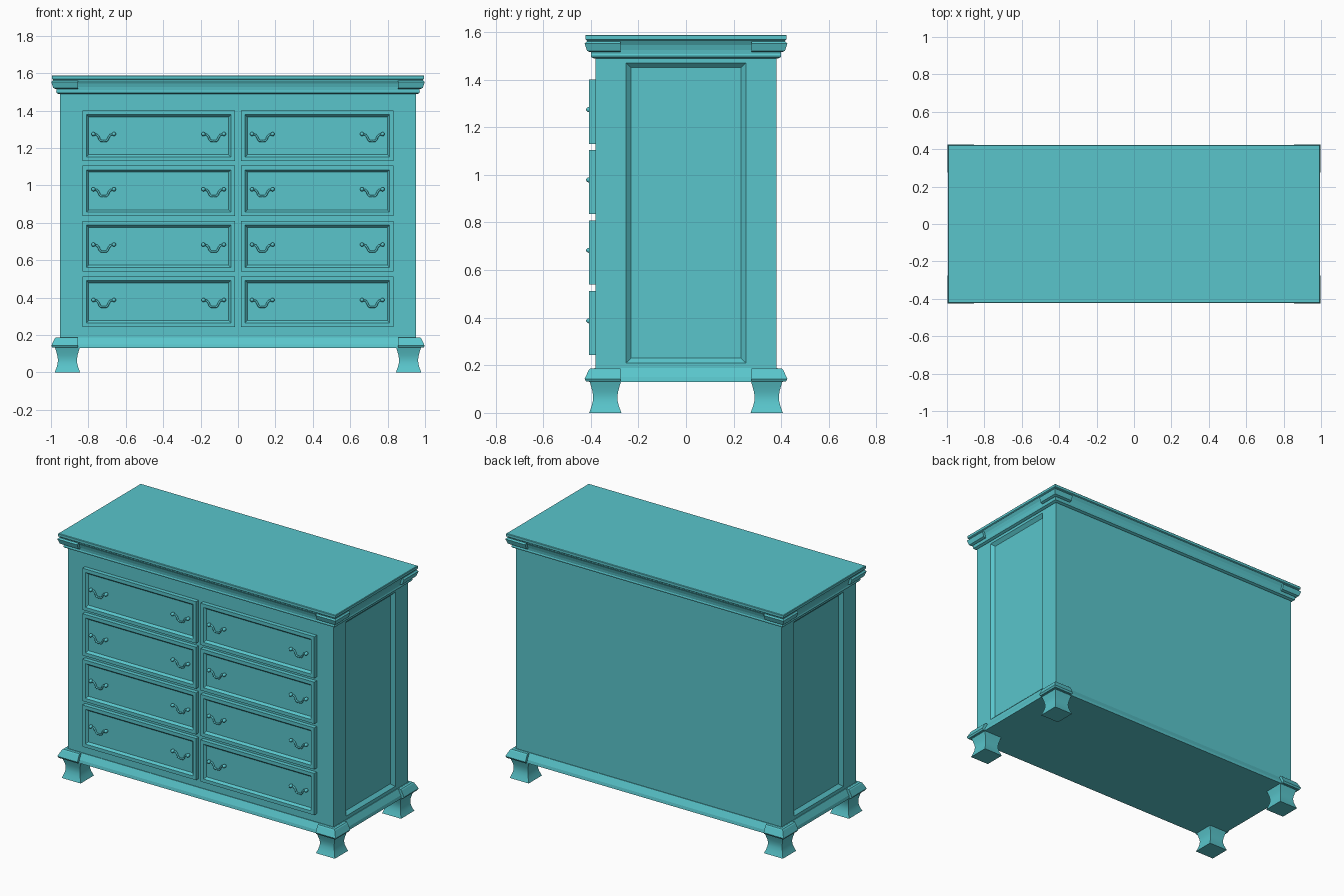
import bpy, bmesh, math
from mathutils import Matrix

if "Cube" in bpy.data.objects:
    bpy.data.objects.remove(bpy.data.objects["Cube"])

teal = bpy.data.materials.new("teal")
teal.diffuse_color = (0.1, 0.56, 0.6, 1)
teal.use_nodes = True
teal.node_tree.nodes["Principled BSDF"].inputs["Base Color"].default_value = teal.diffuse_color
HX, HY = 0.952, 0.38          # body half width and half depth


def add(name, mesh):
    if not mesh.materials:
        mesh.materials.append(teal)
    ob = bpy.data.objects.new(name, mesh)
    bpy.context.collection.objects.link(ob)
    return ob


def loft(name, rings, smooth=None):
    """Bridge equal closed rings in order and cap both ends."""
    bm = bmesh.new()
    rows = [[bm.verts.new(p) for p in r] for r in rings]
    n = len(rows[0])
    for a, b in zip(rows, rows[1:]):
        for i in range(n):
            j = (i + 1) % n
            bm.faces.new((a[i], a[j], b[j], b[i]))
    bm.faces.new(rows[0])
    bm.faces.new(rows[-1])
    bmesh.ops.recalc_face_normals(bm, faces=bm.faces)
    mesh = bpy.data.meshes.new(name)
    bm.to_mesh(mesh)
    bm.free()
    if smooth:
        mesh.shade_smooth()
        mesh.set_sharp_from_angle(angle=math.radians(smooth))
    return add(name, mesh)


def rect_z(cx, cy, hx, hy, z):
    return [(cx + sx * hx, cy + sy * hy, z)
            for sx, sy in ((-1, -1), (1, -1), (1, 1), (-1, 1))]


def rect_x(x, hy, z0, z1):
    return [(x, -hy, z0), (x, hy, z0), (x, hy, z1), (x, -hy, z1)]


def rect_y(x0, x1, z0, z1, y, inset=0):
    x0, x1, z0, z1 = x0 + inset, x1 - inset, z0 + inset, z1 - inset
    return [(x0, y, z0), (x1, y, z0), (x1, y, z1), (x0, y, z1)]


def moulding(name, profile, smooth=None):
    loft(name, [rect_z(0, 0, HX + o, HY + o, z) for o, z in profile], smooth)


# Body with a recessed panel in each side
side = [(HX - 0.02, 0.23, 0.23, 1.45), (HX, 0.252, 0.21, 1.47), (HX, HY, 0.135, 1.51)]
loft("body", [rect_x(*s) for s in side] +
     [rect_x(-s[0], *s[1:]) for s in reversed(side)])

# Base skirt, cornice and top board
moulding("base_skirt", [(0.028, 0.13), (0.024, 0.15), (0.004, 0.188)])
moulding("cornice", [(0.005, 1.488), (0.018, 1.494), (0.02, 1.503), (0.018, 1.508),
                     (0.02, 1.525), (0.026, 1.545), (0.036, 1.562), (0.036, 1.57)])
moulding("top_board", [(0.037, 1.565), (0.043, 1.569), (0.043, 1.585), (0.04, 1.588)])

# Corner blocks (wrapped round each corner) and legs
base_block = [(0, 0.187), (0.022, 0.187), (0.028, 0.181), (0.046, 0.143), (0.04, 0.132), (0, 0.132)]
top_block = [(0, 1.56), (0.038, 1.56), (0.046, 1.552), (0.036, 1.521), (0.024, 1.516), (0, 1.516)]
leg_profile = [(0.068, 0), (0.064, 0.01), (0.057, 0.03), (0.052, 0.05), (0.051, 0.07),
               (0.054, 0.09), (0.06, 0.112), (0.066, 0.132)]
for sx in (-1, 1):
    for sy in (-1, 1):
        for name, prof in (("base_corner_block", base_block), ("top_corner_block", top_block)):
            loft(name, [[(sx * 0.855, sy * (HY + o), z) for o, z in prof],
                        [(sx * (HX + o), sy * (HY + o), z) for o, z in prof],
                        [(sx * (HX + o), sy * 0.275, z) for o, z in prof]])
        loft("leg", [rect_z(sx * 0.912, sy * 0.339, h, h, z) for h, z in leg_profile], 40)

# Handle mesh: swan-neck bail bent from a tube, with a knob at each end
half = [(0, -0.037), (0.014, -0.036), (0.021, -0.03), (0.028, -0.014), (0.036, -0.004), (0.055, 0)]
path = [(-x, z) for x, z in reversed(half[1:])] + half
curve = bpy.data.curves.new("bail_curve", 'CURVE')
curve.dimensions = '3D'
curve.bevel_depth = 0.0055
curve.bevel_resolution = 2
spline = curve.splines.new('POLY')
spline.points.add(len(path) - 1)
for p, (x, z) in zip(spline.points, path):
    p.co = (x, -0.4, z, 1)
helper = bpy.data.objects.new("bail_helper", curve)
bpy.context.collection.objects.link(helper)
bpy.context.view_layer.update()
tube = bpy.data.meshes.new_from_object(helper.evaluated_get(bpy.context.evaluated_depsgraph_get()))
bpy.data.objects.remove(helper)
bm = bmesh.new()
bm.from_mesh(tube)
for x in (-0.055, 0.055):
    bmesh.ops.create_uvsphere(bm, u_segments=14, v_segments=8, radius=0.011,
                              matrix=Matrix.Translation((x, -0.405, 0)) @ Matrix.Diagonal((1, 1.35, 1, 1)))
handle_mesh = bpy.data.meshes.new("handle")
bm.to_mesh(handle_mesh)
bm.free()
handle_mesh.shade_smooth()

# Two columns of four drawers, two handles on each
for top in (1.40, 1.105, 0.809, 0.513):
    for x0, x1 in ((-0.832, -0.016), (0.016, 0.832)):
        b = (x0, x1, top - 0.27, top)
        loft("drawer_front", [rect_y(*b, -HY + 0.01), rect_y(*b, -0.407),
                              rect_y(*b, -0.407, 0.022), rect_y(*b, -0.393, 0.034)])
        mid = (x0 + x1) / 2
        for dx in (-0.294, 0.294):
            add("drawer_handle", handle_mesh).location = (mid + dx, 0, top - 0.126)
